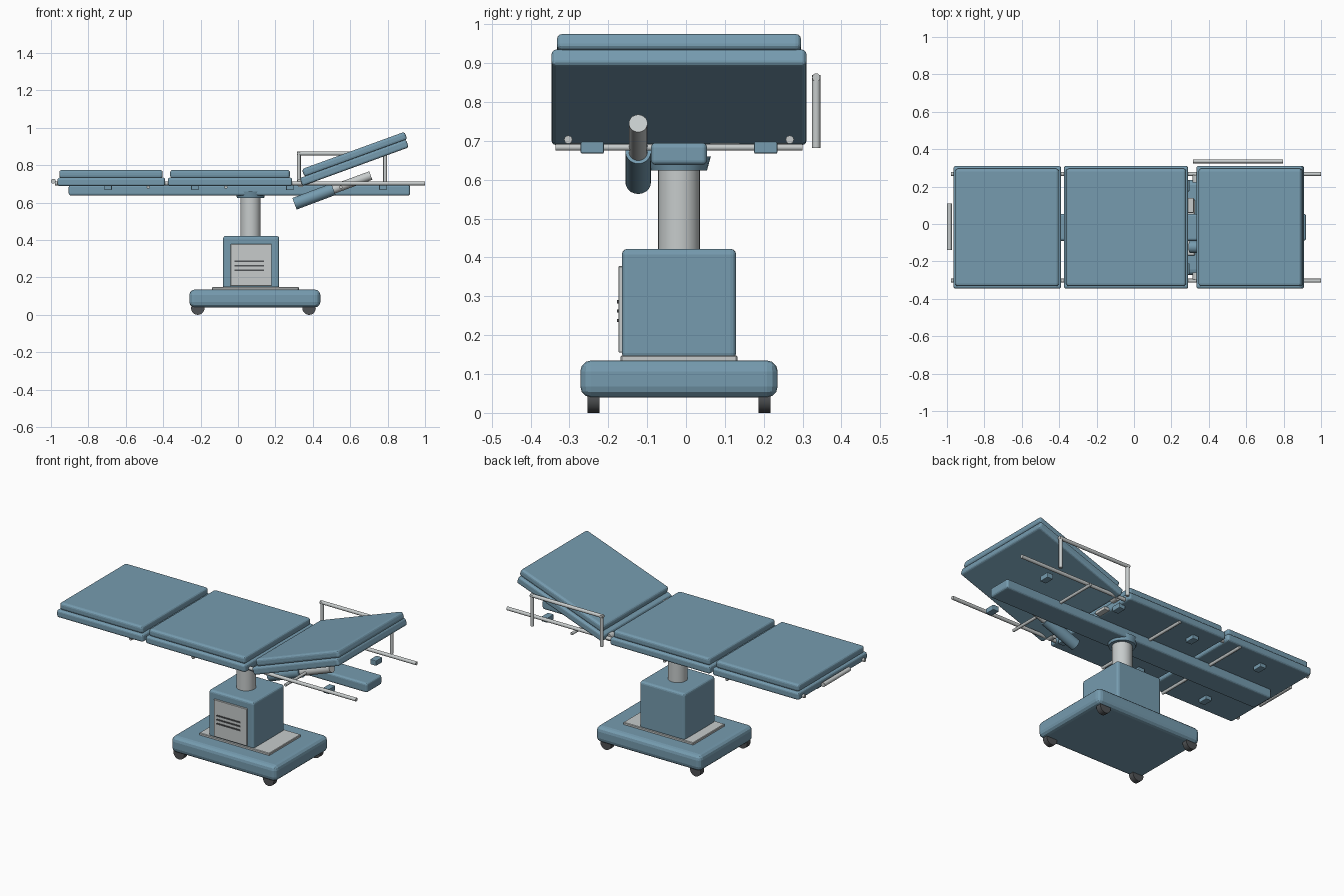
import bpy, bmesh, math
from mathutils import Vector, Matrix

if "Cube" in bpy.data.objects:
    bpy.data.objects.remove(bpy.data.objects["Cube"], do_unlink=True)


def material(name, rgb, rough=0.6):
    m = bpy.data.materials.new(name)
    m.use_nodes = True
    m.diffuse_color = (*rgb, 1)
    b = m.node_tree.nodes["Principled BSDF"]
    b.inputs["Base Color"].default_value = (*rgb, 1)
    b.inputs["Roughness"].default_value = rough
    return m


BLUE = material("steel_blue", (0.18, 0.33, 0.43))
GREY = material("light_metal", (0.57, 0.60, 0.60))
DARK = material("dark_rubber", (0.08, 0.085, 0.09))
CY = -0.018  # centre line of the table across y


def finish(name, bm, mat, smooth=False):
    me = bpy.data.meshes.new(name)
    bm.to_mesh(me)
    bm.free()
    me.materials.append(mat)
    if smooth:
        me.shade_smooth()
        me.set_sharp_from_angle(angle=math.radians(40))
    ob = bpy.data.objects.new(name, me)
    bpy.context.collection.objects.link(ob)
    return ob


def box(name, x, y, z, mat, bevel=0.0, segments=3):
    """Box from (min, max) ranges, with rounded edges."""
    bm = bmesh.new()
    size = Vector((x[1] - x[0], y[1] - y[0], z[1] - z[0]))
    mid = Vector((x[0] + x[1], y[0] + y[1], z[0] + z[1])) / 2
    bmesh.ops.create_cube(bm, size=1)
    bmesh.ops.scale(bm, vec=size, verts=bm.verts)
    bmesh.ops.translate(bm, vec=mid, verts=bm.verts)
    if bevel:
        bmesh.ops.bevel(bm, geom=list(bm.edges), offset=bevel, segments=segments,
                        profile=0.5, affect='EDGES', clamp_overlap=True)
    return finish(name, bm, mat)


def rod(name, a, b, r, mat, r2=None, sides=20):
    """Cylinder or cone from point a to point b."""
    a, b = Vector(a), Vector(b)
    d = b - a
    bm = bmesh.new()
    turn = Matrix.Translation((a + b) / 2) @ d.to_track_quat('Z', 'Y').to_matrix().to_4x4()
    bmesh.ops.create_cone(bm, cap_ends=True, segments=sides, radius1=r,
                          radius2=r if r2 is None else r2, depth=d.length, matrix=turn)
    return finish(name, bm, mat, True)


def across(half):
    return (CY - half, CY + half)


# Wheeled base
box("base", (-0.26, 0.44), across(0.254), (0.04, 0.135), BLUE, 0.028)
for x in (-0.215, 0.38):
    for side in (-1, 1):
        y = CY + side * 0.22
        rod("caster_wheel", (x, y - 0.016, 0.036), (x, y + 0.016, 0.036), 0.036, DARK)
        rod("caster_stem", (x, y, 0.036), (x, y, 0.06), 0.012, GREY)

# Pedestal with front service panel
box("base_plate", (-0.14, 0.325), across(0.15), (0.13, 0.148), GREY, 0.003, 1)
box("pedestal", (-0.08, 0.22), across(0.147), (0.14, 0.422), BLUE, 0.014)
box("service_panel", (-0.04, 0.18), (-0.174, -0.16), (0.155, 0.378), GREY, 0.002, 1)
for z in (0.238, 0.262, 0.286):
    box("vent_slot", (-0.02, 0.14), (-0.178, -0.172), (z - 0.004, z + 0.004), DARK)

# Lifting column and main beam
rod("column", (0.067, CY, 0.41), (0.067, CY, 0.65), 0.054, GREY, sides=24)
rod("column_collar", (0.067, CY, 0.624), (0.067, CY, 0.66), 0.072, BLUE, 0.082, 24)
box("main_beam", (-0.905, 0.92), across(0.072), (0.638, 0.695), BLUE, 0.012)


# Table sections: a panel with a cushion on top
def section(name, panel, cushion):
    return [box(name + "_panel", panel, across(0.328), (0.689, 0.734), BLUE, 0.012),
            box(name + "_cushion", cushion, across(0.314), (0.731, 0.775), BLUE, 0.014)]


section("leg", (-0.965, -0.39), (-0.955, -0.403))
section("seat", (-0.375, 0.29), (-0.363, 0.278))
hinge = Vector((0.345, 0, 0.689))
tilt = Matrix.Translation(hinge) @ Matrix.Rotation(-math.radians(20), 4, 'Y') @ Matrix.Translation(-hinge)
for part in section("back", (0.345, 0.95), (0.372, 0.957)):
    part.data.transform(tilt)

# Long rails, clamps, cross bars and hinges
for side in (-1, 1):
    y = CY + side * 0.285
    rod("side_rail", (-0.978, y, 0.703), (1.0, y, 0.703), 0.0105, GREY, sides=16)
    yc = CY + side * 0.223
    for x in (-0.695, -0.23, 0.277, 0.775):
        box("rail_clamp", (x - 0.02, x + 0.02), (yc - 0.03, yc + 0.03),
            (0.667, 0.698), BLUE, 0.004, 2)
    yh = CY + side * 0.26
    rod("back_hinge", (0.335, yh - 0.02, 0.705), (0.335, yh + 0.02, 0.705), 0.022, GREY)
for x in (-0.48, -0.065, 0.55):
    rod("cross_bar", (x, CY - 0.318, 0.683), (x, CY + 0.318, 0.683), 0.0085, GREY, sides=16)
box("pivot_block", (0.285, 0.32), (0.06, 0.14), (0.69, 0.71), GREY, 0.004, 2)

# Back lifting piston
py = -0.123
rod("piston_cylinder", (0.302, py, 0.594), (0.51, py, 0.672), 0.033, BLUE)
rod("piston_shaft", (0.50, py, 0.668), (0.71, py, 0.745), 0.024, GREY)

# Foot handle
rod("foot_handle", (-0.987, -0.14, 0.715), (-0.987, 0.11, 0.715), 0.013, GREY, sides=16)

# Arm guard on one side
gy = 0.335
for x in (0.325, 0.787):
    rod("guard_post", (x, gy, 0.682), (x, gy, 0.87), 0.0105, GREY, sides=16)
rod("guard_bar", (0.315, gy, 0.863), (0.797, gy, 0.863), 0.0105, GREY, sides=16)
